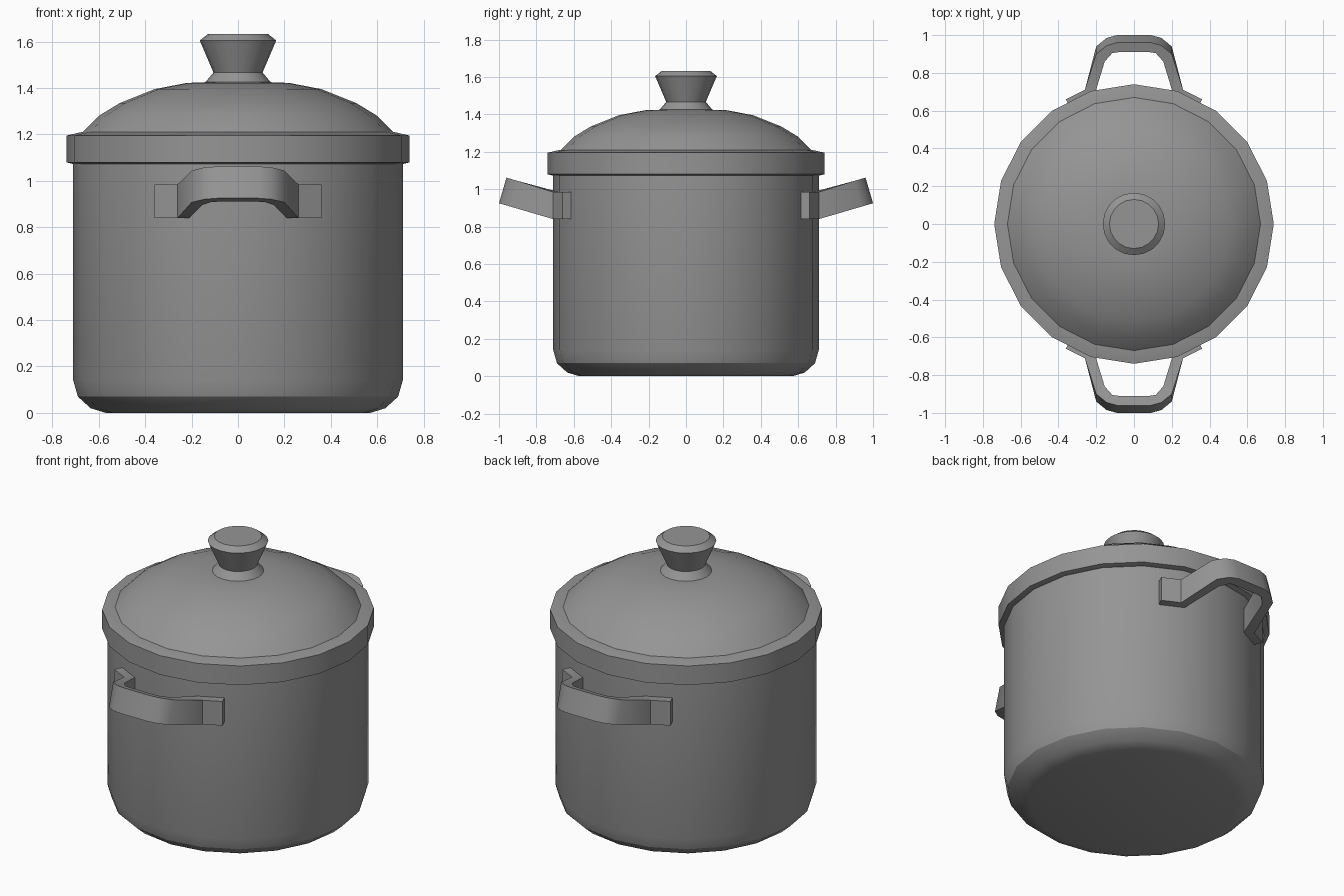
import bpy, bmesh, math

cube = bpy.data.objects.get("Cube")
if cube:
    bpy.data.objects.remove(cube, do_unlink=True)

metal = bpy.data.materials.new("grey metal")
metal.use_nodes = True
grey = (0.3, 0.3, 0.3, 1)
metal.diffuse_color = grey
metal.node_tree.nodes["Principled BSDF"].inputs["Base Color"].default_value = grey

SIDES = 20


def finish(name, bm, angle):
    bmesh.ops.recalc_face_normals(bm, faces=bm.faces)
    mesh = bpy.data.meshes.new(name)
    bm.to_mesh(mesh)
    bm.free()
    mesh.materials.append(metal)
    obj = bpy.data.objects.new(name, mesh)
    bpy.context.collection.objects.link(obj)
    bpy.ops.object.select_all(action='DESELECT')
    obj.select_set(True)
    bpy.context.view_layer.objects.active = obj
    bpy.ops.object.shade_smooth_by_angle(angle=math.radians(angle))
    return obj


def lathe(name, profile):
    """Spin (radius, height) points into a closed, capped solid."""
    bm = bmesh.new()
    rings = []
    for r, z in profile:
        rings.append([bm.verts.new((r * math.cos(math.tau * i / SIDES),
                                    r * math.sin(math.tau * i / SIDES), z))
                      for i in range(SIDES)])
    for low, high in zip(rings, rings[1:]):
        for i in range(SIDES):
            j = (i + 1) % SIDES
            bm.faces.new((low[i], low[j], high[j], high[i]))
    bm.faces.new(rings[0])
    bm.faces.new(rings[-1])
    return finish(name, bm, 30)


# Pot, lid and knob
lathe("pot_body", [(0.57, 0), (0.635, 0.02), (0.69, 0.07), (0.71, 0.14), (0.71, 1.08)])
lathe("lid_rim", [(0.70, 1.07), (0.74, 1.08), (0.74, 1.195), (0.675, 1.21)])
lathe("lid_dome", [(0.675, 1.205), (0.60, 1.28), (0.51, 1.335), (0.36, 1.395),
                   (0.22, 1.422), (0.14, 1.425)])
lathe("knob_base", [(0.145, 1.42), (0.105, 1.468)])
lathe("knob", [(0.105, 1.465), (0.165, 1.605), (0.13, 1.632)])

# Bent strap handles: lower edge of the outer and inner side of one half
OUTER = [(0.36, 0.66), (0.26, 0.71), (0.20, 0.94), (0.145, 0.985), (0.09, 1.0)]
INNER = [(0.34, 0.615), (0.21, 0.68), (0.155, 0.90), (0.115, 0.945), (0.08, 0.95)]


def handle(name, side):
    bm = bmesh.new()
    sections = []
    for mirror in (1, -1):
        half = []
        for i, (o, n) in enumerate(zip(OUTER, INNER)):
            lean = 0.04 if i > 1 else 0
            corners = []
            for (x, y), top in ((o, 0), (o, 1), (n, 1), (n, 0)):
                z = 0.84 + max(0, y - 0.71) * 0.293 + top * (0.137 if lean else 0.145)
                corners.append(bm.verts.new((mirror * x, side * (y - top * lean), z)))
            half.append(corners)
        sections += half if mirror == 1 else half[::-1]
    for a, b in zip(sections, sections[1:]):
        for i in range(4):
            j = (i + 1) % 4
            bm.faces.new((a[i], a[j], b[j], b[i]))
    bm.faces.new(sections[0])
    bm.faces.new(sections[-1])
    return finish(name, bm, 40)


handle("front_handle", -1)
handle("back_handle", 1)
